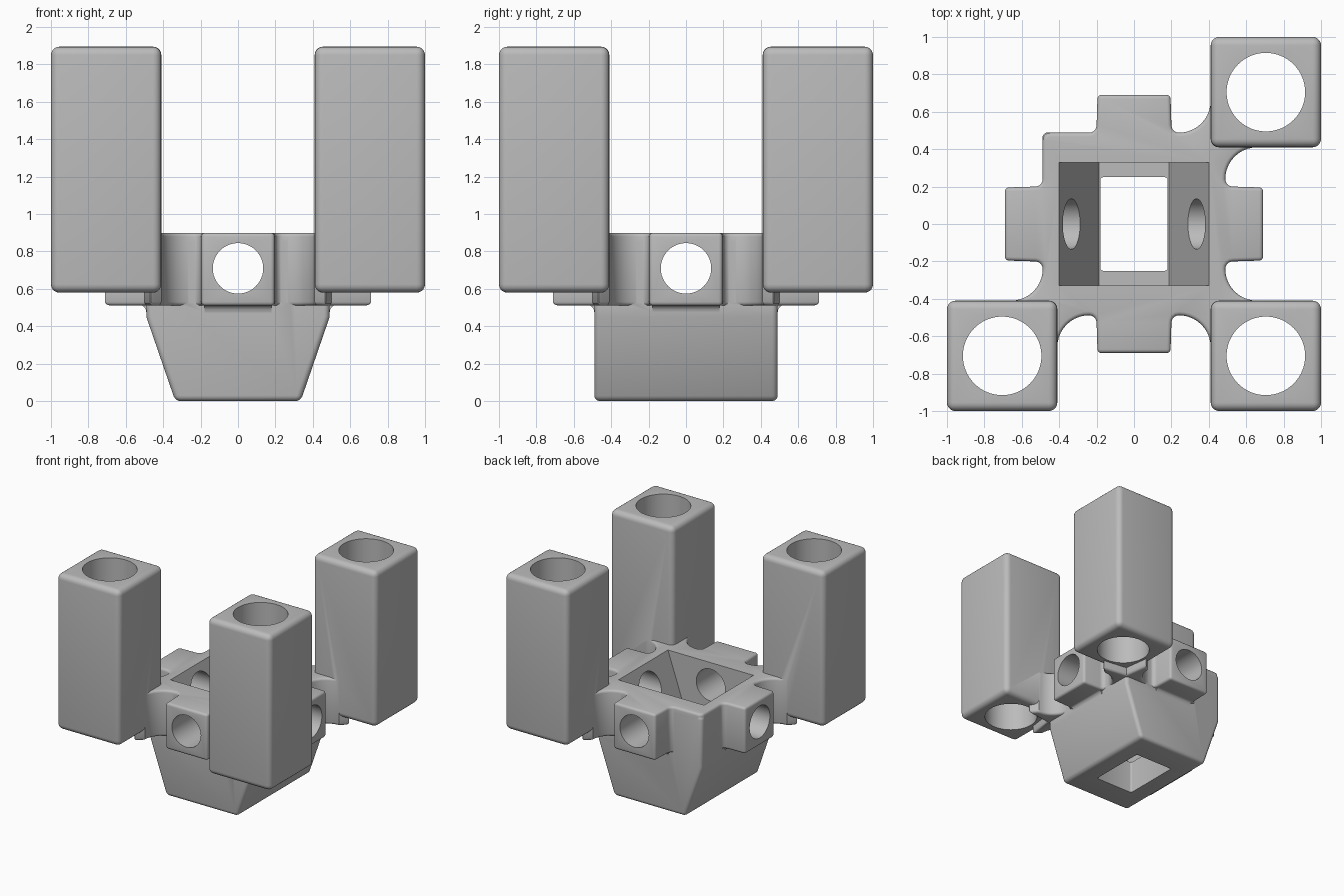
import bpy, bmesh, math
from mathutils import Matrix, Vector

if "Cube" in bpy.data.objects:
    bpy.data.objects.remove(bpy.data.objects["Cube"], do_unlink=True)

grey = bpy.data.materials.new("matte grey")
grey.use_nodes = True
colour = (0.5, 0.5, 0.5, 1)
grey.diffuse_color = colour
grey.node_tree.nodes["Principled BSDF"].inputs["Base Color"].default_value = colour

UPRIGHT = Matrix.Rotation(math.pi / 2, 4, 'X')   # profile xy -> xz, depth -> -y
WALL, TOP, HOLE_Z = 0.49, 0.9, 0.71
TOWER = 0.705


def arc(cx, cy, r, a, b, n):
    """Points along an arc, angles in degrees."""
    steps = [math.radians(a + (b - a) * i / n) for i in range(n + 1)]
    return [(cx + r * math.cos(t), cy + r * math.sin(t)) for t in steps]


def box(hx, hy):
    return [(-hx, -hy), (hx, -hy), (hx, hy), (-hx, hy)]


def prism(name, pts, lo, hi, bevel=0, segments=4, matrix=Matrix()):
    """Extruded polygon with its sharp edges rounded."""
    bm = bmesh.new()
    face = bm.faces.new([bm.verts.new((x, y, lo)) for x, y in pts])
    ext = bmesh.ops.extrude_face_region(bm, geom=[face])["geom"]
    bmesh.ops.translate(bm, vec=(0, 0, hi - lo),
                        verts=[v for v in ext if isinstance(v, bmesh.types.BMVert)])
    bmesh.ops.recalc_face_normals(bm, faces=bm.faces)
    if bevel:
        sharp = [e for e in bm.edges if e.calc_face_angle_signed() > math.radians(40)]
        bmesh.ops.bevel(bm, geom=sharp, offset=bevel, segments=segments,
                        profile=0.5, affect='EDGES', clamp_overlap=False)
    bm.transform(matrix)
    bmesh.ops.recalc_face_normals(bm, faces=bm.faces)
    mesh = bpy.data.meshes.new(name)
    bm.to_mesh(mesh)
    bm.free()
    mesh.materials.append(grey)
    obj = bpy.data.objects.new(name, mesh)
    bpy.context.collection.objects.link(obj)
    return obj


# Tapered hull, straight above the shoulder
half = [(0.335, 0), (WALL, 0.45), (WALL, 0.88)]
hull = prism("holder_frame", half + [(-x, z) for x, z in reversed(half)],
             -WALL, WALL, 0.03, 4, UPRIGHT)


def join(tool, operation):
    mod = hull.modifiers.new("join", 'BOOLEAN')
    mod.operation, mod.solver, mod.object = operation, 'EXACT', tool
    bpy.context.view_layer.objects.active = hull
    bpy.ops.object.modifier_apply(modifier=mod.name)
    bpy.data.objects.remove(tool, do_unlink=True)


# Upper deck outline: four side sockets, three tower necks and one free corner
w = WALL - 0.002
boss_fillet = arc(w + 0.04, 0.24, 0.04, 270, 180, 4)
neck = [(0.69, 0.195)] + boss_fillet + arc(w + 0.17, 0.24, 0.17, 180, 90, 10)[1:] + [(0.72, 0.47)]
corner = [(0.69, 0.195)] + boss_fillet
outline = []
for k in range(4):
    if k == 1:
        quarter = corner + arc(w - 0.04, w - 0.04, 0.04, 0, 90, 5)
        quarter += [(y, x) for x, y in reversed(corner)]
    else:
        quarter = neck + [(0.5, 0.5)] + [(y, x) for x, y in reversed(neck)]
    for x, y in quarter:
        p = Matrix.Rotation(k * math.pi / 2, 2) @ Vector((x, y))
        outline.append((p.x, p.y))
join(prism("deck", outline, 0.51, TOP, 0.02, 3), 'UNION')

# Coves under the side sockets
cove = arc(WALL + 0.04, 0.475, 0.04, 180, 90, 4) + [(0.46, 0.53), (0.46, 0.475)]
for k in range(4):
    turn = Matrix.Rotation(k * math.pi / 2, 4, 'Z')
    join(prism("cove", cove, -0.18, 0.18, 0, 1, turn @ UPRIGHT), 'UNION')

# Towers
spots = [(-TOWER, -TOWER), (TOWER, -TOWER), (TOWER, TOWER)]
for x, y in spots:
    join(prism("tower", box(0.295, 0.295), 0.58, 1.895, 0.045, 5,
               Matrix.Translation((x, y, 0))), 'UNION')

# Funnel cavity and floor opening
funnel = [(0.187, 0.28), (0.417, 0.95), (-0.417, 0.95), (-0.187, 0.28)]
join(prism("funnel", funnel, -0.33, 0.33, 0, 1, UPRIGHT), 'DIFFERENCE')
join(prism("floor_opening", box(0.18, 0.25), -0.1, 0.4, 0.015, 3), 'DIFFERENCE')

# Vertical bores in the towers, cross bores through the sockets
for x, y in spots:
    join(prism("tower_bore", arc(x, y, 0.21, 0, 354.375, 63), 0.3, 2.2), 'DIFFERENCE')
circle = arc(0, HOLE_Z, 0.135, 0, 352.5, 47)
for turn in (0, math.pi / 2):
    join(prism("cross_bore", circle, -1, 1, 0, 1,
               Matrix.Rotation(turn, 4, 'Z') @ UPRIGHT), 'DIFFERENCE')

# Smooth rounded edges, crisp bores
bpy.ops.object.select_all(action='DESELECT')
hull.select_set(True)
bpy.context.view_layer.objects.active = hull
bpy.ops.object.shade_smooth_by_angle(angle=math.radians(35))
